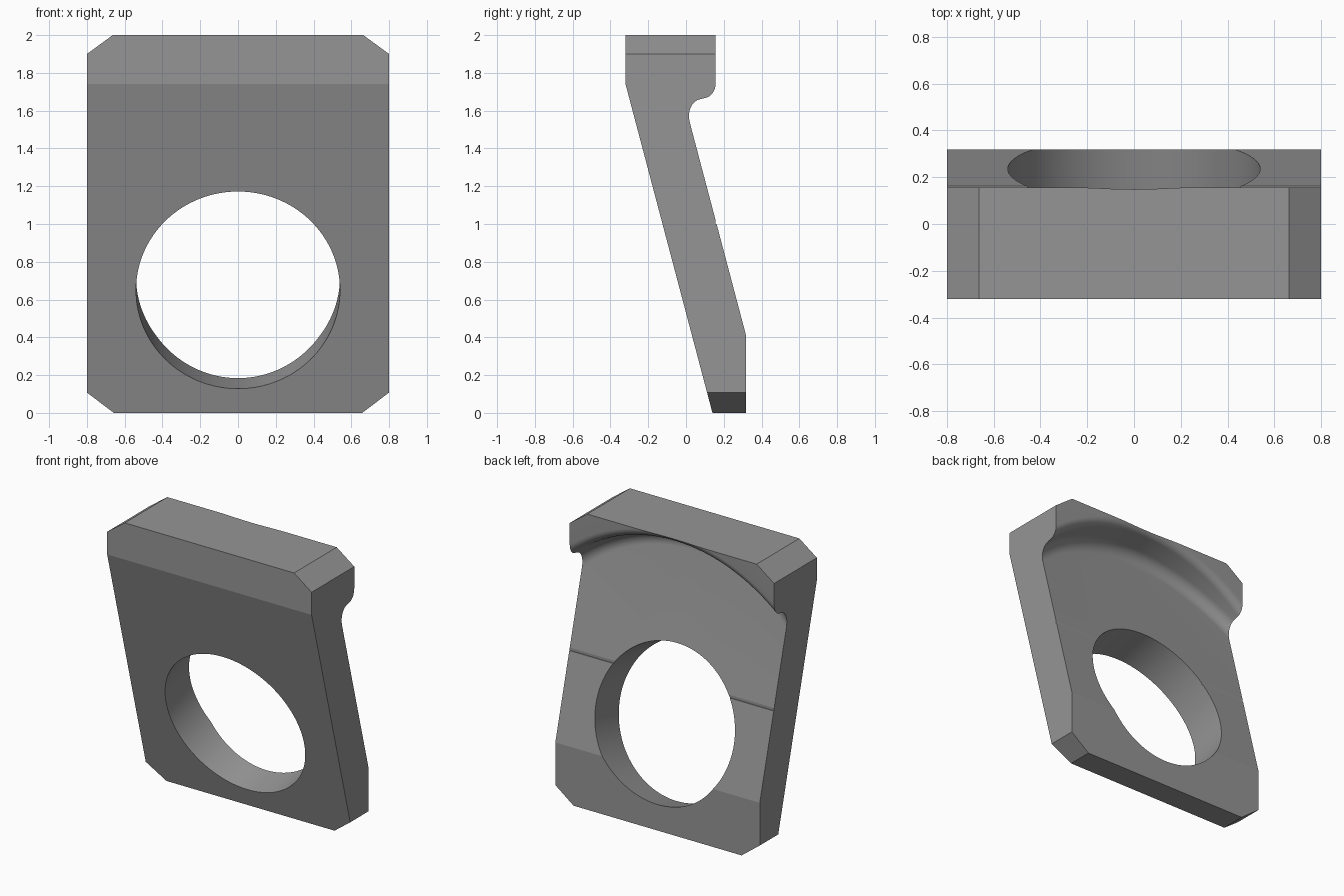
import bpy, bmesh, math
from mathutils import Vector

if "Cube" in bpy.data.objects:
    bpy.data.objects.remove(bpy.data.objects["Cube"])

TILT = math.radians(14.8)
S, C = math.sin(TILT), math.cos(TILT)
CY, CZ = -0.032, 0.65      # hole axis where it meets the front face
THICK = 0.277              # plate thickness along the axis
LIP_Y = 0.157              # back of the top lip


def tilted(x, u, n):
    """Plate coordinates (across, up the plate, through it) to world."""
    return Vector((x, CY - S * u + C * n, CZ + C * u + S * n))


def loft(name, rings):
    """Closed solid through rings of points, capped at both ends."""
    bm = bmesh.new()
    vs = [[bm.verts.new(p) for p in ring] for ring in rings]
    count = len(vs[0])
    for a, b in zip(vs, vs[1:]):
        for i in range(count):
            j = (i + 1) % count
            bm.faces.new((a[i], a[j], b[j], b[i]))
    bm.faces.new(vs[0])
    bm.faces.new(vs[-1])
    bmesh.ops.recalc_face_normals(bm, faces=bm.faces[:])
    me = bpy.data.meshes.new(name)
    bm.to_mesh(me)
    bm.free()
    ob = bpy.data.objects.new(name, me)
    bpy.context.collection.objects.link(ob)
    return ob


def boolean(target, cutter, operation):
    mod = target.modifiers.new(cutter.name, 'BOOLEAN')
    mod.object, mod.operation, mod.solver = cutter, operation, 'EXACT'
    bpy.context.view_layer.objects.active = target
    bpy.ops.object.modifier_apply(modifier=mod.name)
    bpy.data.objects.remove(cutter)


# Plate blank: side profile run across the width
side = [(-0.32, 2), (-0.32, 1.74), (0.14, 0), (0.318, 0),
        (0.318, 1.0), (LIP_Y, 1.0), (LIP_Y, 2)]
plate = loft("slanted_plate", [[(x, y, z) for y, z in side] for x in (-0.9, 0.9)])

# Outline with four clipped corners
outline = [(0.8, 0.108), (0.8, 1.9), (0.663, 2.0), (-0.663, 2.0),
           (-0.8, 1.9), (-0.8, 0.108), (-0.663, 0), (0.663, 0)]
outline = [(x, 2.1 if z == 2.0 else -0.1 if z == 0 else z) for x, z in outline]
# carry the clipped corners past the top and bottom
outline = [(math.copysign(0.663 - 0.137, x), z) if abs(x) < 0.7 else (x, z) for x, z in outline]
boolean(plate, loft("outline_cutter", [[(x, y, z) for x, z in outline] for y in (-1, 1)]),
        'INTERSECT')

# Round recess in the back, with a filleted floor and a rounded rim under the lip
WALL, FLOOR_R, RIM_R, STEPS, SEGS = 1.242, 0.08, 0.06, 10, 128


def recess_profile(theta):
    c = max(math.cos(theta), 0.7)
    k = S / C * c
    corner = (LIP_Y - CY + S * WALL * c) / C
    pts = []
    for i in range(STEPS + 1):
        a = math.pi / 2 * i / STEPS
        pts.append((WALL - FLOOR_R + FLOOR_R * math.sin(a),
                    THICK + FLOOR_R - FLOOR_R * math.cos(a)))
    mid = (WALL + RIM_R, corner + k * RIM_R - RIM_R * math.sqrt(1 + k * k))
    end = math.pi / 2 + math.atan(k)
    for i in range(STEPS + 1):
        a = math.pi + (end - math.pi) * i / STEPS
        pts.append((mid[0] + RIM_R * math.cos(a), mid[1] + RIM_R * math.sin(a)))
    pts.append((pts[-1][0], 1.2))
    return pts


angles = [2 * math.pi * j / SEGS for j in range(SEGS)]
profiles = [recess_profile(t) for t in angles]
rings = [[tilted(p[i][0] * math.sin(t), p[i][0] * math.cos(t), p[i][1])
          for t, p in zip(angles, profiles)] for i in range(len(profiles[0]))]
boolean(plate, loft("recess_cutter", rings), 'DIFFERENCE')

# Round hole square to the slanted face
hole = [[tilted(0.54 * math.sin(t), 0.54 * math.cos(t), n) for t in angles] for n in (-0.5, 1)]
boolean(plate, loft("hole_cutter", hole), 'DIFFERENCE')

# Grey finish
grey = bpy.data.materials.new("mid_grey")
grey.diffuse_color = (0.3, 0.3, 0.3, 1)
grey.use_nodes = True
grey.node_tree.nodes["Principled BSDF"].inputs["Base Color"].default_value = grey.diffuse_color
plate.data.materials.clear()
plate.data.materials.append(grey)
for f in plate.data.polygons:
    f.material_index = 0

bpy.ops.object.select_all(action='DESELECT')
plate.select_set(True)
bpy.context.view_layer.objects.active = plate
bpy.ops.object.shade_smooth_by_angle(angle=math.radians(13))
